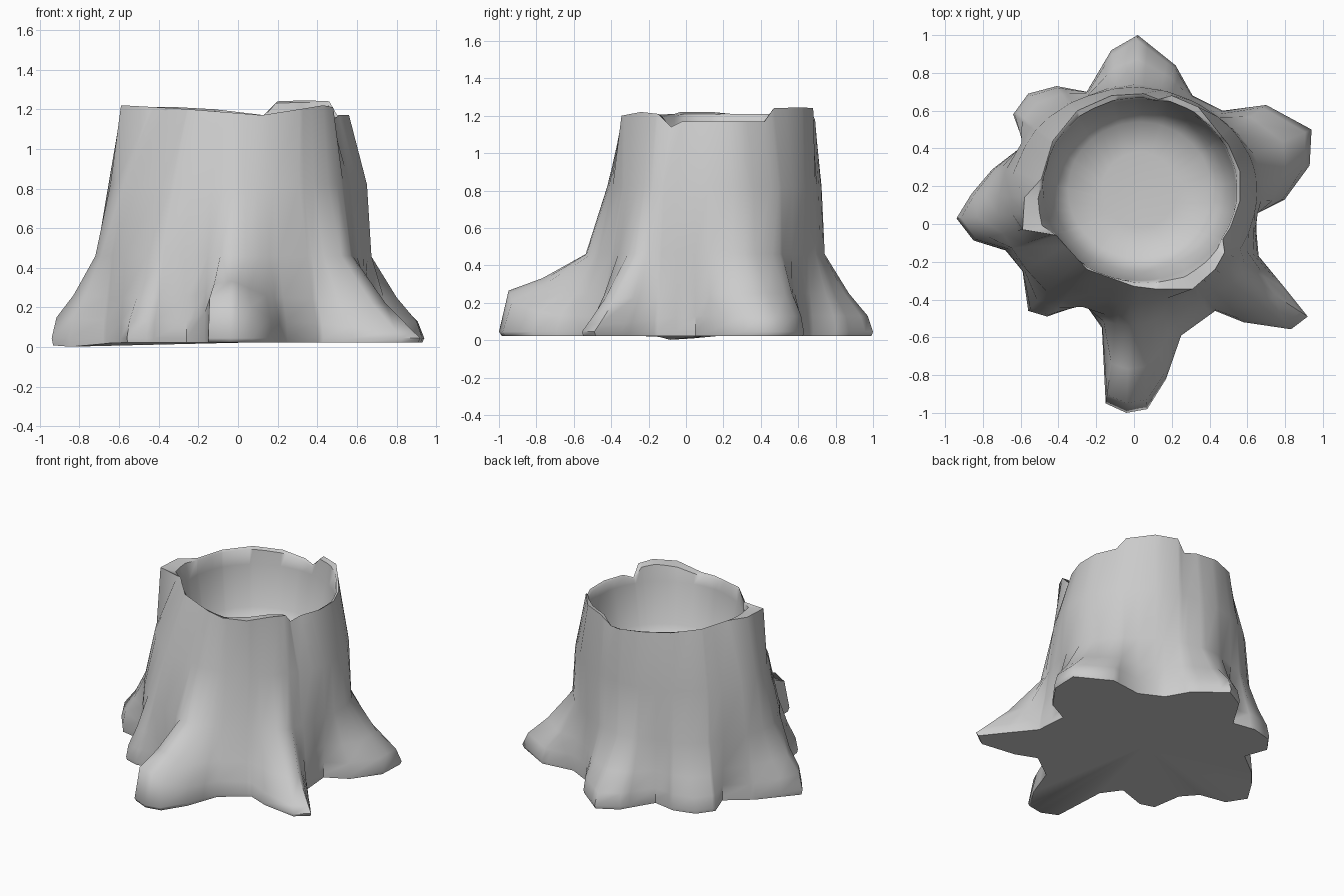
import bpy, bmesh, math
from mathutils import Vector

if "Cube" in bpy.data.objects:
    bpy.data.objects.remove(bpy.data.objects["Cube"])

C = Vector((0, 0.1))          # axis all rings are measured from

# Outline of the root flare on the ground
BASE = [(.64, .05), (.82, .14), (.93, .31), (.94, .50), (.70, .63), (.47, .60), (.31, .68), (.22, .84),
        (.02, 1.0), (-.12, .92), (-.25, .70), (-.41, .73), (-.56, .69), (-.64, .58), (-.58, .42),
        (-.75, .29), (-.86, .16), (-.94, .03), (-.84, -.10), (-.68, -.14), (-.59, -.25), (-.56, -.46),
        (-.46, -.49), (-.26, -.42), (-.17, -.55), (-.15, -.95), (-.04, -1.0), (.07, -.98), (.17, -.82),
        (.25, -.59), (.43, -.46), (.58, -.52), (.85, -.56), (.92, -.49), (.80, -.34), (.66, -.17)]
# Broken rim: x, y, z
RIM = [(.56, .12, 1.17), (.56, .28, 1.17), (.50, .42, 1.17), (.46, .47, 1.24), (.34, .62, 1.245),
       (.20, .68, 1.24), (.13, .66, 1.17), (.05, .69, 1.18), (-.12, .68, 1.20), (-.30, .60, 1.21),
       (-.43, .44, 1.21), (-.49, .24, 1.21), (-.58, .14, 1.22), (-.59, -.03, 1.22), (-.41, -.06, 1.21),
       (-.25, -.24, 1.20), (0, -.33, 1.18), (.12, -.345, 1.17), (.31, -.345, 1.20), (.43, -.24, 1.22),
       (.48, -.15, 1.21), (.47, -.08, 1.14), (.51, -.02, 1.17)]


def ang(p):
    return math.atan2(p[1] - C.y, p[0] - C.x) % math.tau


def ellipse(cx, cy, rx, ry):
    return [(cx + rx * math.cos(k * math.tau / 48), cy + ry * math.sin(k * math.tau / 48)) for k in range(48)]


def at(outline, a):
    """Point where the ray at angle a from C meets the outline."""
    d = Vector((math.cos(a), math.sin(a)))
    for p, q in zip(outline, outline[1:] + outline[:1]):
        a0, span = ang(p), (ang(q) - ang(p)) % math.tau
        if (a - a0) % math.tau <= span + 1e-6 and span < math.pi:
            p, q = Vector(p), Vector(q)
            e, w = (q - p).to_2d(), p.to_2d() - C
            t = -d.cross(w) / d.cross(e)
            return p.lerp(q, min(1, max(0, t)))
    return Vector(outline[0])


def bump(a, deg, width):
    diff = (math.degrees(a) - deg + 180) % 360 - 180
    return math.exp(-(diff / width) ** 2)


angles = []
for a in sorted(ang(p) for p in BASE + RIM):
    if not angles or a - angles[-1] > math.radians(1):
        angles.append(a)

LOW, MID = ellipse(-.02, .115, .68, .60), ellipse(0, .155, .65, .565)
# trunk outline, blend towards root outline, height, share of root lift
LEVELS = [(LOW, .97, .022, 0), (LOW, 1, .045, 0), (LOW, .9, .13, 1), (LOW, .55, .25, .6),
          (LOW, .1, .46, 0), (MID, .02, .82, 0)]
# hollow: outline and height going down
HOLLOW = [(ellipse(.03, .18, .51, .48), 1.1), (ellipse(.03, .18, .46, .43), .82),
          (ellipse(.03, .18, .38, .36), .72), (ellipse(.03, .18, .2, .2), .7)]

# Each ray gives one column of vertices from the ground over the rim into the hollow
columns = []
for a in angles:
    lift = .14 * bump(a, 266, 10) - .05 * bump(a, 324, 14) + .02 * bump(a, 184, 14)
    root, col = at(BASE, a), []
    for shape, blend, z, share in LEVELS:
        p = at(shape, a).lerp(root, blend)
        col.append((p.x, p.y, z + lift * share))
    x, y, z = col[0]
    col[0] = (x, y, z - .022 * bump(a, 190, 8))
    r = at(RIM, a)
    col.append(tuple(r))
    lip = r.to_2d().lerp(at(HOLLOW[0][0], a), .7)
    col.append((lip.x, lip.y, r.z - .01))
    for shape, z in HOLLOW:
        p = at(shape, a)
        col.append((p.x, p.y, z))
    columns.append(col)

bm = bmesh.new()
grid = [[bm.verts.new(p) for p in col] for col in columns]
for u, v in zip(grid, grid[1:] + grid[:1]):
    for k in range(len(u) - 1):
        bm.faces.new((u[k], v[k], v[k + 1], u[k + 1]))
# Underside and floor of the hollow
bottom = bm.verts.new((0, .1, .022))
floor = bm.verts.new((.03, .18, .7))
for u, v in zip(grid, grid[1:] + grid[:1]):
    bm.faces.new((v[0], u[0], bottom))
    bm.faces.new((u[-1], v[-1], floor))
bmesh.ops.recalc_face_normals(bm, faces=bm.faces)

mesh = bpy.data.meshes.new("tree_stump")
bm.to_mesh(mesh)
bm.free()
stump = bpy.data.objects.new("tree_stump", mesh)
bpy.context.collection.objects.link(stump)
bpy.context.view_layer.objects.active = stump
stump.select_set(True)
bpy.ops.object.shade_smooth_by_angle(angle=math.radians(60))
